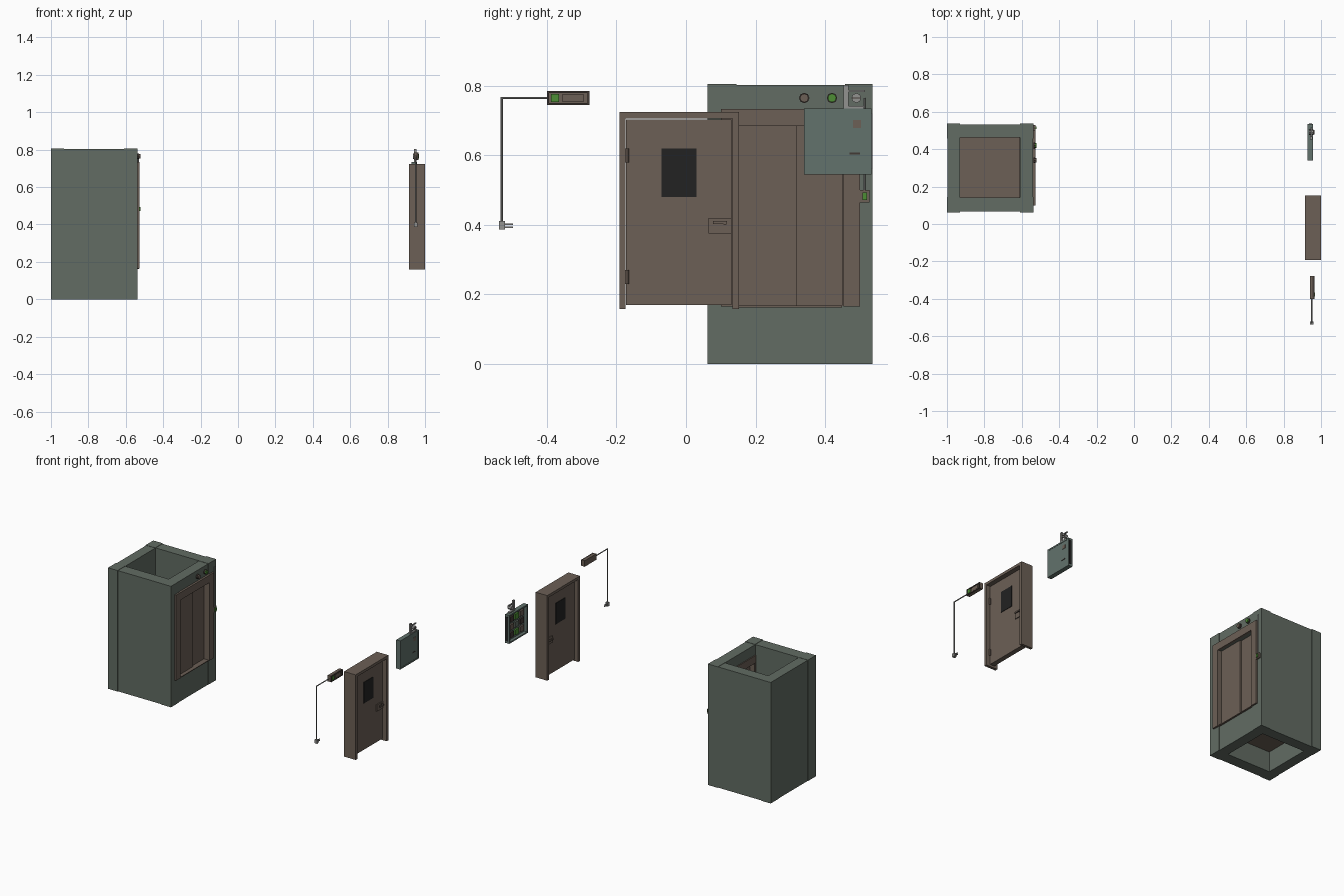
import bpy, math
from mathutils import Vector

if "Cube" in bpy.data.objects:
    bpy.data.objects.remove(bpy.data.objects["Cube"])


def mat(name, r, g, b):
    m = bpy.data.materials.new(name)
    m.diffuse_color = (r, g, b, 1)
    m.use_nodes = True
    m.node_tree.nodes["Principled BSDF"].inputs["Base Color"].default_value = m.diffuse_color
    return m


GREEN = mat("grey_green_concrete", .122, .150, .125)
BROWN = mat("brown_metal", .150, .115, .092)
DARK = mat("black_glass", .016, .016, .016)
LIT = mat("bright_green", .075, .27, .035)
GREY = mat("light_grey_metal", .29, .29, .28)
TEAL = mat("teal_grey_metal", .122, .168, .150)
SHADE = mat("dark_brown", .055, .042, .036)


def box(name, x, y, z, m):
    """Box from (min, max) ranges."""
    bpy.ops.mesh.primitive_cube_add(size=1, location=[sum(r) / 2 for r in (x, y, z)])
    o = bpy.context.object
    o.name = name
    o.dimensions = [r[1] - r[0] for r in (x, y, z)]
    bpy.ops.object.transform_apply(location=False, rotation=False, scale=True)
    o.data.materials.append(m)
    return o


def rod(name, a, b, r, m, sides=8):
    a, b = Vector(a), Vector(b)
    bpy.ops.mesh.primitive_cylinder_add(vertices=sides, radius=r, depth=(b - a).length,
                                        location=(a + b) / 2)
    o = bpy.context.object
    o.name = name
    o.rotation_euler = (b - a).to_track_quat('Z', 'Y').to_euler()
    o.data.materials.append(m)
    return o


def frame(name, x, y, z, w, m, bottom=True):
    """Rectangular surround facing along x, border width w."""
    for i, r in enumerate(((y[0], y[0] + w), (y[1] - w, y[1]))):
        box(f"{name}_side_{i}", x, r, z, m)
    inner = (y[0] + w, y[1] - w)
    box(name + "_top", x, inner, (z[1] - w, z[1]), m)
    if bottom:
        box(name + "_bottom", x, inner, (z[0], z[0] + w), m)


# --- Lift shaft: corner columns, walls and floor
for i, x in enumerate(((-1, -.93), (-.61, -.537))):
    for j, y in enumerate(((.062, .145), (.458, .537))):
        box(f"shaft_column_{i}{j}", x, y, (0, .805), GREEN)
box("shaft_wall_front", (-.93, -.61), (.066, .143), (0, .803), GREEN)
box("shaft_wall_back", (-.93, -.61), (.462, .533), (0, .803), GREEN)
box("shaft_wall_left", (-.997, -.93), (.145, .458), (0, .803), GREEN)
box("doorway_sill_wall", (-.61, -.54), (.145, .458), (0, .166), GREEN)
box("doorway_lintel_wall", (-.61, -.54), (.145, .458), (.685, .803), GREEN)
box("shaft_floor", (-.93, -.61), (.143, .462), (.135, .16), BROWN)

# --- Lift doorway: outer and inner surround, sliding doors
for name, x in (("outer", (-.540, -.526)), ("inner", (-.616, -.609))):
    for i, y in enumerate(((.10, .147), (.453, .50))):
        box(f"{name}_door_surround_{i}", x, y, (.165, .734), BROWN)
    box(name + "_door_surround_top", x, (.147, .453), (.684, .734), BROWN)
for i, y in enumerate(((.145, .149), (.449, .458))):
    box(f"door_jamb_{i}", (-.609, -.54), y, (.165, .684), BROWN)
box("door_threshold", (-.609, -.53), (.149, .449), (.163, .168), BROWN)
box("sliding_door_left", (-.575, -.555), (.147, .32), (.167, .685), BROWN)
box("sliding_door_right", (-.59, -.565), (.318, .452), (.167, .685), BROWN)

# --- Lift indicator lamps and call button
for name, y, m in (("up", .34, BROWN), ("down", .42, LIT)):
    rod(f"{name}_lamp_rim", (-.538, y, .765), (-.529, y, .765), .015, SHADE)
    rod(f"{name}_lamp", (-.535, y, .765), (-.521, y, .765), .0125, m)
box("call_plate", (-.538, -.527), (.50, .528), (.465, .50), BROWN)
box("call_button", (-.527, -.521), (.507, .521), (.472, .493), LIT)
rod("call_conduit", (-.533, .513, .50), (-.533, .513, .765), .003, GREY)

# --- Hinged door: deep frame, recessed leaf, window, handles, hinges
frame("hinged_door_frame", (.915, 1), (-.192, .152), (.158, .724), .018, BROWN, bottom=False)
box("door_leaf", (.94, .972), (-.172, .131), (.17, .703), BROWN)
for i, (s, x) in enumerate(((-1, .94), (1, .972))):
    def out(a, b):
        return tuple(sorted((x + s * a, x + s * b)))
    box(f"door_window_{i}", out(-.002, .003), (-.07, .03), (.48, .62), DARK)
    box(f"handle_plate_{i}", out(-.002, .005), (.065, .131), (.375, .42), BROWN)
    box(f"handle_stem_{i}", out(0, .018), (.108, .116), (.401, .411), SHADE)
    box(f"handle_lever_{i}", out(.014, .021), (.078, .118), (.402, .411), BROWN)
for i, z in enumerate((.25, .60)):
    rod(f"door_hinge_{i}", (.976, -.170, z - .02), (.976, -.170, z + .02), .006, BROWN)

# --- Keycard reader with cable and plug
box("reader_body", (.94, .96), (-.40, -.278), (.745, .785), BROWN)
frame("reader_rim", (.955, .966), (-.40, -.278), (.745, .785), .006, SHADE)
box("reader_lamp", (.958, .967), (-.388, -.366), (.753, .777), LIT)
box("reader_screen", (.958, .965), (-.355, -.295), (.753, .777), BROWN)
rod("cable_top", (.95, -.40, .765), (.95, -.533, .765), .0035, GREY)
rod("cable_drop", (.95, -.53, .768), (.95, -.53, .41), .0035, GREY)
box("plug_body", (.941, .959), (-.538, -.521), (.386, .411), GREY)
for i, z in enumerate((.393, .402)):
    box(f"plug_prong_{i}", (.947, .953), (-.521, -.498), (z - .002, z + .002), GREY)

# --- Electrical cabinet: cover, rim and fittings inside
box("cabinet_cover", (.947, .955), (.348, .525), (.553, .726), TEAL)
frame("cabinet_rim", (.927, .957), (.339, .534), (.545, .735), .009, TEAL)
box("cabinet_latch", (.955, .957), (.47, .50), (.603, .608), SHADE)
box("cabinet_label", (.955, .957), (.48, .503), (.678, .702), BROWN)
box("cabinet_hinge", (.935, .953), (.532, .537), (.56, .72), DARK)
for row in range(3):
    for col in range(3):
        y, z = .365 + col * .054, .57 + row * .052
        box(f"circuit_{row}{col}", (.936, .948), (y, y + .036), (z, z + .036),
            (BROWN, GREEN, SHADE, LIT)[(row * 2 + col * 3) % 4])

# --- Cabinet switch on top
box("switch_post", (.942, .954), (.453, .468), (.733, .803), GREY)
box("switch_bar", (.944, .952), (.453, .515), (.782, .788), GREY)
box("switch_foot", (.94, .955), (.468, .51), (.733, .742), GREY)
rod("switch_dial", (.935, .49, .765), (.961, .49, .765), .014, GREY)
box("switch_pointer", (.961, .964), (.478, .502), (.763, .767), SHADE)
